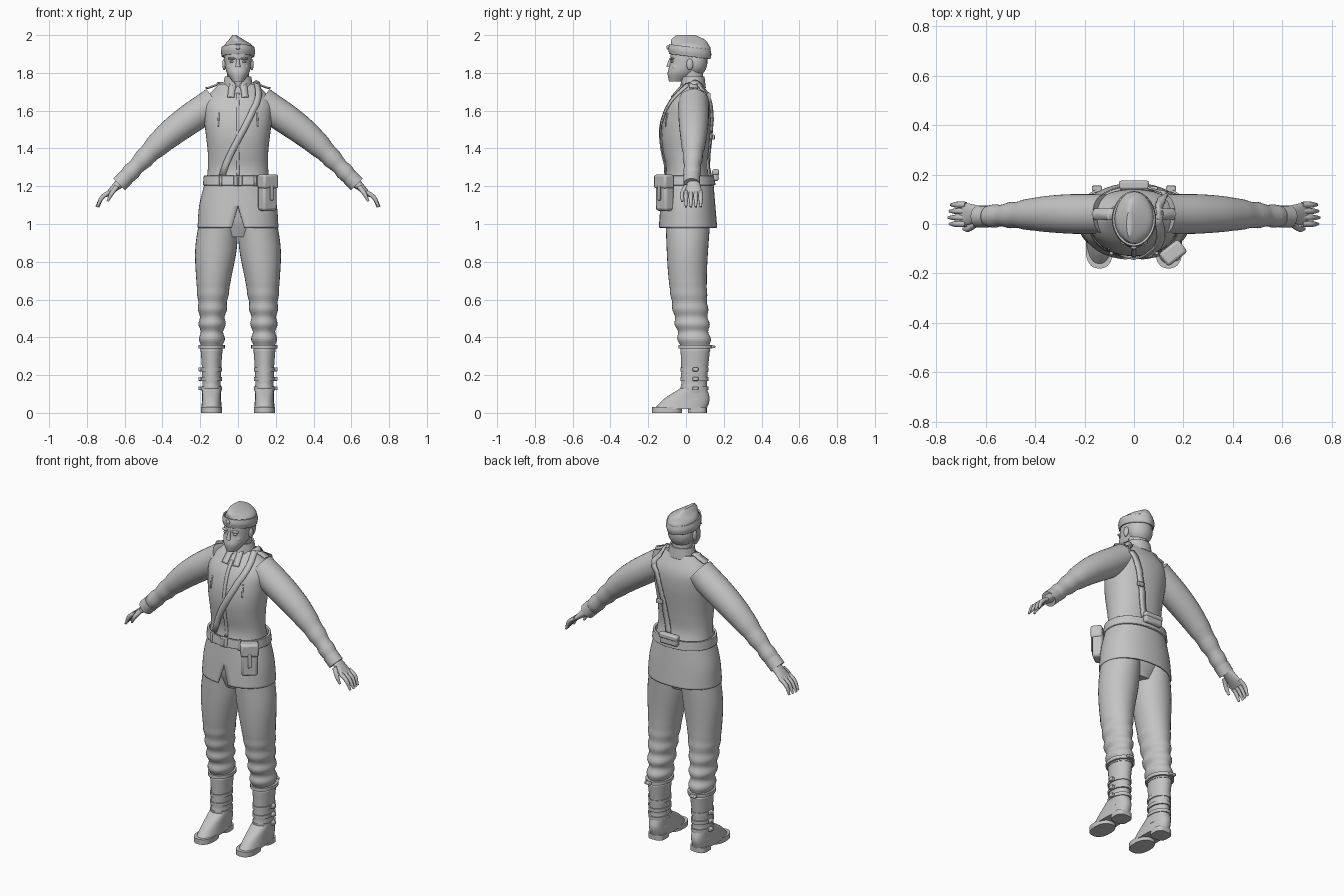
import bpy, bmesh, math
from mathutils import Vector, Matrix
from mathutils.bvhtree import BVHTree

if "Cube" in bpy.data.objects:
    bpy.data.objects.remove(bpy.data.objects["Cube"])

GREY = (.55, .55, .55, 1)
plain_grey = bpy.data.materials.new("plain grey")
plain_grey.use_nodes = True
plain_grey.diffuse_color = GREY
plain_grey.node_tree.nodes["Principled BSDF"].inputs["Base Color"].default_value = GREY
parts = []


def finish(name, bm, mirror=False, thick=0, bevel=0):
    """Turn the mesh into a named object with its modifiers."""
    bmesh.ops.recalc_face_normals(bm, faces=bm.faces)
    mesh = bpy.data.meshes.new(name)
    bm.to_mesh(mesh)
    bm.free()
    mesh.materials.append(plain_grey)
    obj = bpy.data.objects.new(name, mesh)
    bpy.context.collection.objects.link(obj)
    if thick:
        solidify = obj.modifiers.new("thickness", "SOLIDIFY")
        solidify.thickness, solidify.offset = thick, 0
    if bevel:
        rounding = obj.modifiers.new("rounding", "BEVEL")
        rounding.width, rounding.segments = bevel, 2
    if mirror:
        obj.modifiers.new("mirror", "MIRROR")
    parts.append(obj)
    return obj


def sample(keys, t):
    """Smooth value at t between evenly spaced numbers or points."""
    if len(keys) == 1:
        return keys[0]
    last = len(keys) - 1
    i = min(int(t * last), last - 1)
    f = t * last - i
    b, c = keys[i], keys[i + 1]
    a = keys[i - 1] if i else b * 2 - c
    d = keys[i + 2] if i + 2 <= last else c * 2 - b
    return b + ((c - a) + ((a * 2 - b * 5 + c * 4 - d)
                + (b * 3 - a - c * 3 + d) * f) * f) * (f / 2)


def loft(name, path, widths, depths=None, gap=(0,), ripple=0, waves=4, power=2,
         upright=True, closed=True, tilt=0, steps=24, sides=32, **options):
    """Sweep an oval along a path; gap opens its front, ripple folds its far half."""
    path = [Vector(p) for p in path]
    depths = depths or widths
    bm = bmesh.new()
    rings = []
    for i in range(steps + 1):
        t = i / steps
        centre = sample(path, t)
        side = Vector((1, 0, 0))
        if not upright:
            along = sample(path, min(t + .01, 1)) - sample(path, max(t - .01, 0))
            side = Vector((along.z, 0, -along.x)).normalized()
        fold = ripple * math.sin(t * waves * math.tau) * min(1, max(0, t * 3 - 1.5))
        width, depth = sample(widths, t) + fold, sample(depths, t) + fold
        opening = max(sample(gap, t), 0)
        ring = []
        for k in range(sides + 1):
            angle = opening + (math.tau - opening * 2) * k / sides - math.pi / 2
            c, s = math.cos(angle), math.sin(angle)
            p = centre + side * width * math.copysign(abs(c) ** (2 / power), c)
            p.y += depth * math.copysign(abs(s) ** (2 / power), s)
            p.z -= tilt * p.y
            ring.append(bm.verts.new(p))
        rings.append(ring)
    for low, high in zip(rings, rings[1:]):
        for k in range(sides):
            bm.faces.new((low[k], low[k + 1], high[k + 1], high[k]))
    if closed:
        bm.faces.new(rings[0][:sides])
        bm.faces.new(rings[-1][:sides])
    bmesh.ops.remove_doubles(bm, verts=bm.verts, dist=.00001)
    return finish(name, bm, **options)


def blob(name, place, size, mirror=False):
    bm = bmesh.new()
    bmesh.ops.create_uvsphere(bm, u_segments=20, v_segments=12, radius=1,
                              matrix=Matrix.Translation(place) @ Matrix.Diagonal((*size, 1)))
    return finish(name, bm, mirror)


def box(name, place, size, turn=0, bevel=.004, mirror=False):
    bm = bmesh.new()
    bmesh.ops.create_cube(bm, size=1, matrix=Matrix.Translation(place)
                          @ Matrix.Rotation(turn, 4, "Z") @ Matrix.Diagonal((*size, 1)))
    return finish(name, bm, mirror, bevel=bevel)


# Jacket body, skirt with front vent, and sleeves
torso = loft("jacket_body", [(0, .01, 1.2), (0, 0, 1.47), (0, .04, 1.74)],
             [.17, .16, .16, .17, .18, .18, .1], [.13, .11, .12, .13, .13, .11, .05],
             power=2.2, sides=48)
loft("jacket_skirt", [(0, .01, 1.22), (0, .01, .98)], [.17, .2, .21], [.13, .14, .15],
     gap=[0, 0, .13], power=2.2, sides=48, closed=False, thick=.01)
sleeve = loft("sleeve", [(.12, .04, 1.65), (.38, .04, 1.46), (.62, .03, 1.22)],
              [.08, .08, .07, .05, .04], ripple=.004, waves=7, upright=False, mirror=True)
loft("cuff", [(.59, .03, 1.25), (.63, .03, 1.21)], [.044], upright=False, steps=1, mirror=True)

# Hands
loft("palm", [(.61, .04, 1.23), (.7, .04, 1.15)], [.03, .02, .01], [.03, .04, .05],
     upright=False, mirror=True)
for i, label in enumerate(("index", "middle", "ring", "little")):
    y = i * .026
    tip = .75 - .005 * abs(i - 1)
    loft(label + "_finger", [(.68, y, 1.17), (.72, y, 1.14), (tip, y, 1.09)],
         [.012, .012, .006], upright=False, steps=8, sides=10, mirror=True)
loft("thumb", [(.64, 0, 1.2), (.67, -.02, 1.16), (.69, -.02, 1.12)],
     [.014, .012, .006], upright=False, steps=8, sides=10, mirror=True)

# Trousers with gathered knees
loft("trouser_seat", [(0, .01, 1.1), (0, .01, .93)], [.17, .17, .1], [.12, .11, .08])
loft("trouser_leg", [(.1, .01, 1.05), (.13, .01, .69), (.14, .05, .33)],
     [.1, .11, .09, .07, .06], [.12, .11, .1, .09, .08],
     ripple=.006, waves=9, steps=64, mirror=True)

# Boots: shaft, shoe, sole, heel, straps with buckles
loft("boot_shaft", [(.14, .05, .36), (.14, .04, .07)], [.06, .05, .05], [.08, .07, .07],
     ripple=.003, mirror=True)
loft("shoe", [(.14, -.03, .02), (.14, .04, .13)], [.055, .05, .05], [.14, .12, .07],
     power=2.4, mirror=True)
loft("shoe_sole", [(.14, -.1, 0), (.14, -.1, .03)], [.055], [.08], power=2.4,
     steps=1, mirror=True)
loft("shoe_heel", [(.14, .06, 0), (.14, .06, .03)], [.05], power=3, steps=1, mirror=True)
loft("boot_top_tie", [(.14, .05, .34), (.14, .05, .36)], [.07], [.09], steps=1, mirror=True)
box("tie_knot", (.15, .145, .35), (.04, .02, .015), mirror=True)
for z in (.12, .17, .22):
    loft("boot_strap", [(.14, .045, z), (.14, .045, z + .02)], [.056], [.075],
         steps=1, mirror=True)
    box("boot_buckle", (.2, .05, z + .01), (.02, .03, .02), mirror=True)

# Head, face and hair
loft("neck", [(0, .04, 1.7), (0, .03, 1.82)], [.057], steps=1)
loft("head", [(0, -.05, 1.755), (0, .01, 1.85), (0, .02, 1.95)],
     [.03, .06, .07, .07, .06], [.04, .08, .095, .1, .09], power=2.2)
blob("hair", (0, .05, 1.86), (.074, .064, .08))
loft("nose", [(0, -.08, 1.88), (0, -.09, 1.83)], [.006, .009, .014], [.006, .012, .014],
     steps=8, sides=12)
blob("ear", (.073, .02, 1.845), (.01, .018, .03), True)
blob("eye", (.03, -.07, 1.86), (.014, .012, .007), True)
blob("brow", (.03, -.073, 1.876), (.024, .013, .007), True)
blob("cheek", (.035, -.05, 1.83), (.022, .025, .022), True)
for label, z in (("upper_lip", 1.81), ("lower_lip", 1.8)):
    blob(label, (0, -.08, z), (.02, .01, .005))
blob("chin", (0, -.065, 1.775), (.025, .02, .018))

# Side cap with turned-up flap and round pin
loft("cap_crown", [(0, .02, 1.9), (0, .02, 1.95), (-.02, 0, 2)],
     [.08, .08, .07, .04, .01], [.1, .11, .1, .09, .05], power=1.9)
loft("cap_flap", [(0, .02, 1.89), (0, .02, 1.94)], [.082, .086, .082], [.105, .11, .105],
     power=1.9, tilt=.13, closed=False, thick=.008)
blob("cap_pin", (0, -.095, 1.935), (.012, .008, .012))

# Collar and belt
loft("collar", [(0, .036, 1.72), (0, .036, 1.78)], [.076, .065], [.064, .057],
     gap=[.1, .5], closed=False, thick=.01)
loft("belt", [(0, .01, 1.205), (0, .01, 1.255)], [.18, .175], [.14, .135],
     power=2.2, sides=48, closed=False, thick=.012)
box("belt_buckle", (0, -.13, 1.23), (.045, .02, .055))
box("buckle_bar", (0, -.14, 1.23), (.012, .01, .045))
box("belt_keeper", (.09, -.115, 1.23), (.015, .02, .06), turn=.4, mirror=True)

# Surface that straps and trim lie on
surface = bmesh.new()
surface.from_mesh(torso.data)
surface.from_mesh(sleeve.data)
tree = BVHTree.FromBMesh(surface)
surface.free()


def strip(name, points, width, lift=.006, steps=30, mirror=False):
    """Lay a flat band on the jacket along a few guide points."""
    points = [Vector(p) for p in points]
    path = [tree.find_nearest(sample(points, i / steps))[:2] for i in range(steps + 1)]
    bm = bmesh.new()
    rows = []
    for i, (spot, normal) in enumerate(path):
        along = path[min(i + 1, steps)][0] - path[max(i - 1, 0)][0]
        side = along.cross(normal).normalized() * width / 2
        spot = spot + normal * lift
        rows.append([bm.verts.new(spot + side), bm.verts.new(spot - side)])
    for a, b in zip(rows, rows[1:]):
        bm.faces.new((a[0], a[1], b[1], b[0]))
    return finish(name, bm, mirror, thick=.008)


# Shoulder strap from front waist over the left shoulder to the back
strip("shoulder_strap", [(-.1, -.15, 1.26), (.03, -.16, 1.5), (.12, -.12, 1.68),
                         (.13, .04, 1.8), (.12, .16, 1.66), (.07, .18, 1.46),
                         (.03, .16, 1.26)], .034, lift=.009)
box("strap_slider", (.075, .145, 1.46), (.04, .015, .025))
strip("epaulette", [(.08, .04, 1.78), (.19, .04, 1.76)], .045, lift=.008, steps=8, mirror=True)
strip("front_placket", [(0, -.1, 1.73), (0, -.15, 1.5), (0, -.14, 1.26)], .018, lift=.001)
strip("collar_point", [(.03, -.03, 1.76), (.04, -.1, 1.69)], .036, steps=8, mirror=True)
strip("chest_seam", [(.12, -.14, 1.6), (.12, -.14, 1.52)], .008, lift=0, steps=8, mirror=True)

# Hip pouch and small back pouch
slant = math.radians(38)
box("hip_pouch", (.155, -.113, 1.16), (.09, .06, .18), slant, bevel=.014)
box("hip_pouch_flap", (.158, -.117, 1.225), (.1, .065, .075), slant, bevel=.012)
box("hip_pouch_tab", (.178, -.142, 1.165), (.02, .01, .08), slant)
box("back_pouch", (0, .155, 1.257), (.115, .035, .06), bevel=.01)
box("back_pouch_flap", (0, .158, 1.275), (.12, .035, .03), bevel=.008)

# Smooth shading with crisp edges
bpy.ops.object.select_all(action="DESELECT")
for obj in parts:
    obj.select_set(True)
bpy.context.view_layer.objects.active = torso
bpy.ops.object.shade_smooth_by_angle(angle=math.radians(40))
